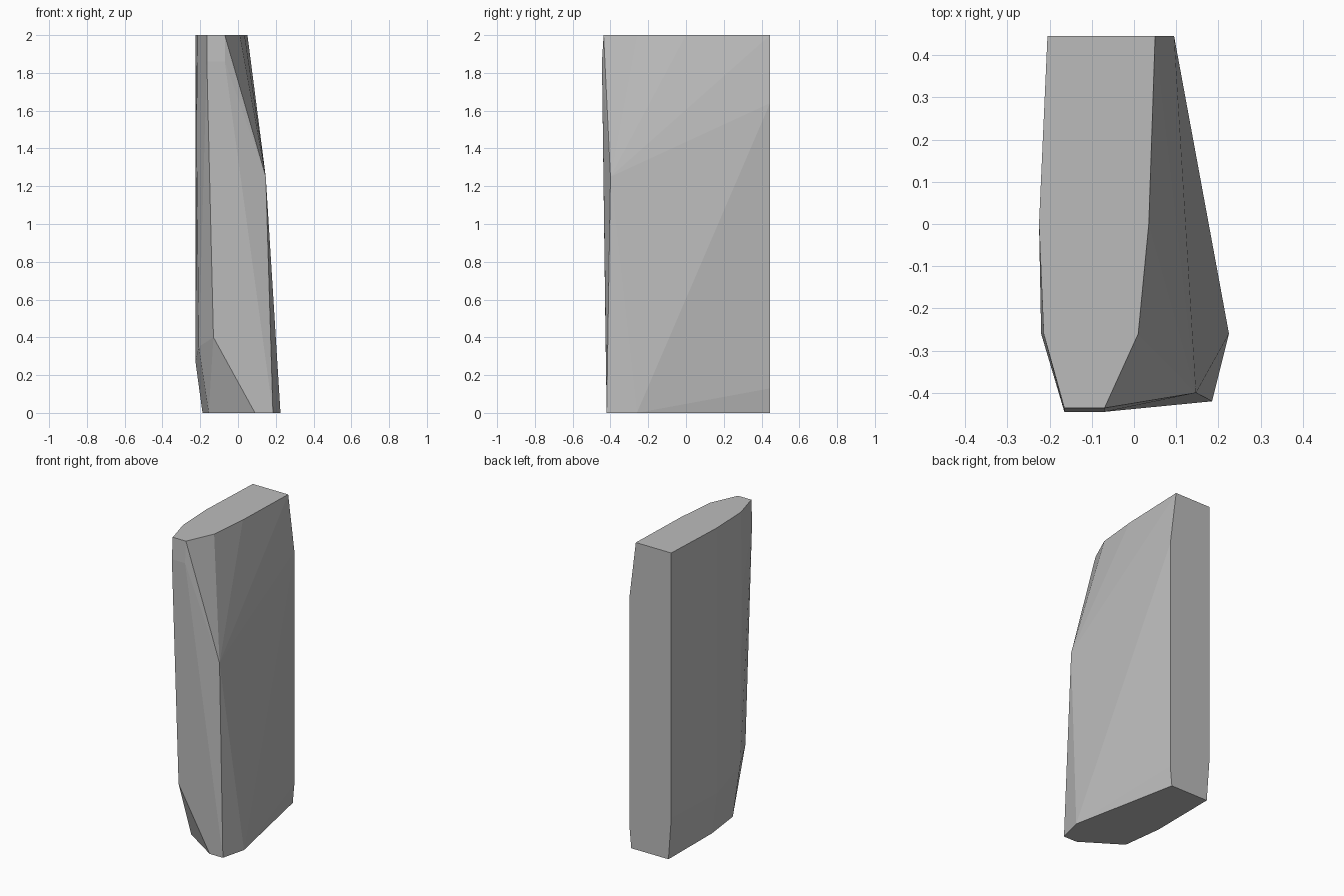
import bpy, bmesh

if "Cube" in bpy.data.objects:
    bpy.data.objects.remove(bpy.data.objects["Cube"])

# Outline corners (x, z) of the block at each station along y
STATIONS = {
    0.445: [(-0.205, 2), (0.05, 2), (0.095, 1.64), (0.095, 0.13), (0.083, 0), (-0.185, 0), (-0.205, 0.27)],
    0.0: [(-0.225, 2), (0.035, 2), (-0.188, 0), (-0.225, 0.27)],
    -0.26: [(-0.214, 2), (0.01, 2), (0.225, 0), (-0.155, 0), (-0.22, 1.5), (-0.208, 0.35)],
    -0.4: [(0.147, 1.25)],
    -0.42: [(0.185, 0), (0.09, 0)],
    -0.426: [(-0.13, 0.4)],
    -0.436: [(-0.165, 2), (-0.07, 2)],
    -0.445: [(-0.165, 1.86), (-0.07, 1.86)],
}

# Faceted block: the tight skin around all stations
bm = bmesh.new()
for y, corners in STATIONS.items():
    for x, z in corners:
        bm.verts.new((x, y, z))
hull = bmesh.ops.convex_hull(bm, input=bm.verts)
loose = [v for v in bm.verts if not v.link_faces]
bmesh.ops.delete(bm, geom=loose, context='VERTS')
bmesh.ops.dissolve_limit(bm, angle_limit=0.005, verts=bm.verts, edges=bm.edges)
bmesh.ops.recalc_face_normals(bm, faces=bm.faces)

mesh = bpy.data.meshes.new("faceted_block")
bm.to_mesh(mesh)
bm.free()
block = bpy.data.objects.new("faceted_block", mesh)
bpy.context.collection.objects.link(block)

# Plain grey
grey = bpy.data.materials.new("plain_grey")
grey.diffuse_color = (0.5, 0.5, 0.5, 1)
grey.use_nodes = True
grey.node_tree.nodes["Principled BSDF"].inputs["Base Color"].default_value = grey.diffuse_color
mesh.materials.append(grey)
